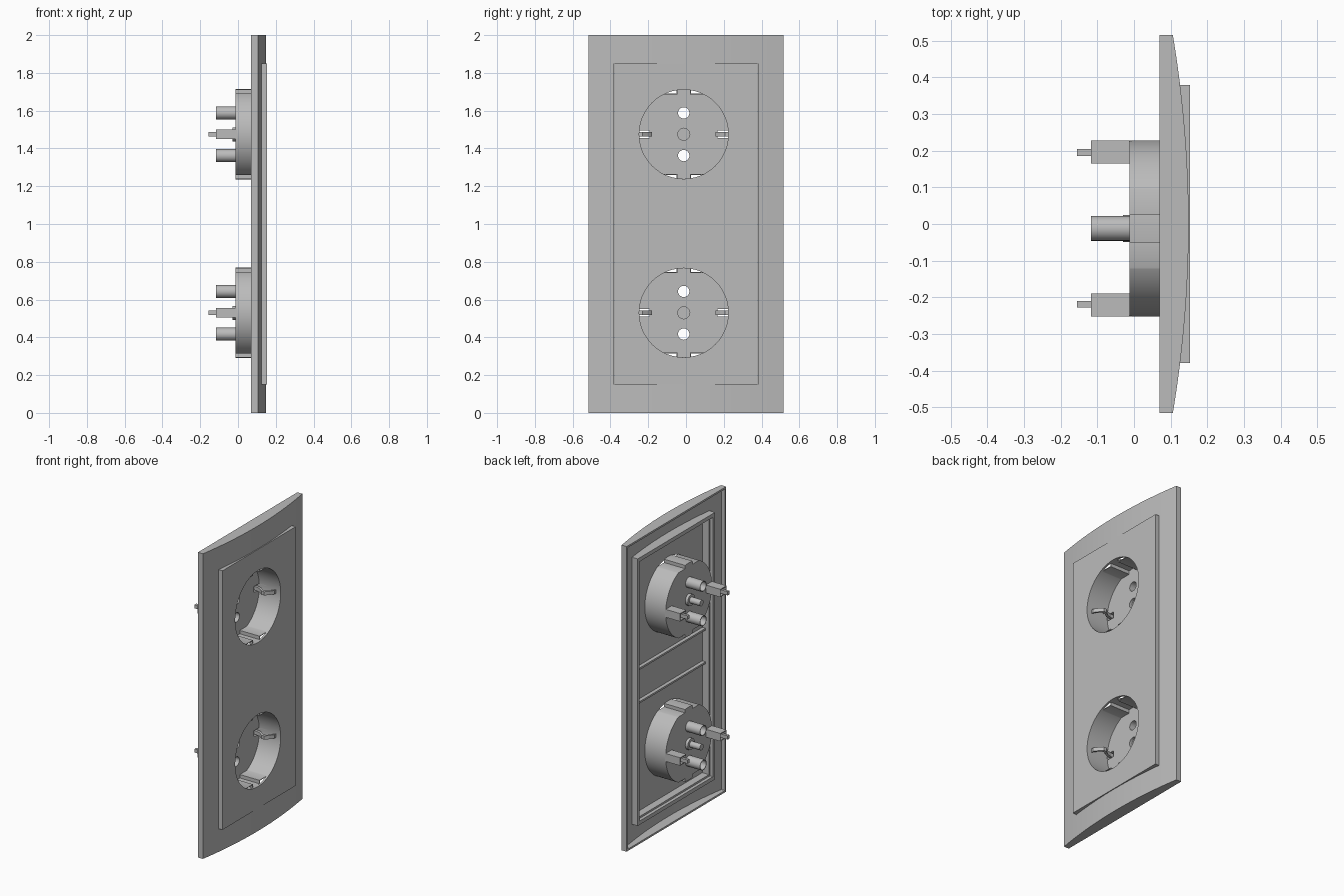
import bpy, bmesh, math
from mathutils import Vector

cube = bpy.data.objects.get("Cube")
if cube:
    bpy.data.objects.remove(cube, do_unlink=True)

grey = bpy.data.materials.new("plain grey")
grey.use_nodes = True
COLOUR = (0.5, 0.5, 0.5, 1)
grey.diffuse_color = COLOUR
grey.node_tree.nodes["Principled BSDF"].inputs["Base Color"].default_value = COLOUR

CY = -0.012            # socket centre line
SOCKETS = {"upper": 1.475, "lower": 0.53}
R = 0.24


def prism(name, outline, direction):
    """Closed solid made by sweeping an outline of 3D points along a vector."""
    bm = bmesh.new()
    face = bm.faces.new([bm.verts.new(p) for p in outline])
    swept = bmesh.ops.extrude_face_region(bm, geom=[face])["geom"]
    bmesh.ops.translate(bm, vec=Vector(direction),
                        verts=[v for v in swept if isinstance(v, bmesh.types.BMVert)])
    bmesh.ops.recalc_face_normals(bm, faces=bm.faces)
    mesh = bpy.data.meshes.new(name)
    bm.to_mesh(mesh)
    bm.free()
    mesh.materials.append(grey)
    ob = bpy.data.objects.new(name, mesh)
    bpy.context.collection.objects.link(ob)
    return ob


def box(name, x, y, z):
    outline = [(x[0], y[i], z[j]) for i, j in ((0, 0), (1, 0), (1, 1), (0, 1))]
    return prism(name, outline, (x[1] - x[0], 0, 0))


def along_x(name, points, x0, x1):
    return prism(name, [(x0, y, z) for y, z in points], (x1 - x0, 0, 0))


def circle(r, cy, cz, n=48):
    turn = 2 * math.pi / n
    return [(cy + r * math.cos(i * turn), cz + r * math.sin(i * turn)) for i in range(n)]


def combine(ob, others, operation):
    """Boolean the other solids into ob, then delete them."""
    for other in others:
        mod = ob.modifiers.new("boolean", "BOOLEAN")
        mod.operation, mod.object, mod.solver = operation, other, "EXACT"
        bpy.context.view_layer.update()
        graph = bpy.context.evaluated_depsgraph_get()
        mesh = bpy.data.meshes.new_from_object(ob.evaluated_get(graph))
        ob.modifiers.clear()
        ob.data = mesh
        bpy.data.objects.remove(other, do_unlink=True)
    return ob


def smooth(ob):
    bpy.ops.object.select_all(action="DESELECT")
    ob.select_set(True)
    bpy.context.view_layer.objects.active = ob
    bpy.ops.object.shade_smooth_by_angle(angle=math.radians(30))


def bowed(name, x_back, inset, z0, z1, n=24):
    """Slab whose front bows outward across its width."""
    half = 0.515 - inset
    ys = [half * (2 * i / n - 1) for i in range(n + 1)]
    outline = [(0.149 - inset - 0.043 * (y / 0.515) ** 2, y, z0) for y in ys]
    outline += [(x_back, half, z0), (x_back, -half, z0)]
    return prism(name, outline, (0, 0, z1 - z0))


# Outer frame: bowed shell, hollow at the back, with a rim round the opening
frame = bowed("outer_frame", 0.07, 0, 0, 2)
hollow = bowed("hollow", 0.05, 0.012, 0.012, 1.988)
core = box("core", (0, 0.2), (-0.4, 0.4), (0.125, 1.875))
combine(hollow, [core], "DIFFERENCE")
opening = box("opening", (0, 0.2), (-0.38, 0.38), (0.15, 1.85))
combine(frame, [hollow, opening], "DIFFERENCE")
smooth(frame)

# Centre plate: shallow tray with two round openings
plate = box("centre_plate", (0.09, 0.153), (-0.379, 0.379), (0.151, 1.849))
cuts = [box("tray", (0.05, 0.139), (-0.367, 0.367), (0.163, 1.837))]
cuts += [along_x("hole", circle(R - 0.004, CY, cz), 0.1, 0.2) for cz in SOCKETS.values()]
combine(plate, cuts, "DIFFERENCE")
smooth(plate)

# Cross ribs behind the plate
for side, z in (("lower", 0.89), ("upper", 1.11)):
    box(side + "_cross_rib", (0.115, 0.141), (-0.368, 0.368), (z - 0.006, z + 0.006))


def cup_outline(r, flat, slot, cz, n=96):
    """Circle flattened at top and bottom, with a full-depth key slot in each flat."""
    half = math.sqrt(r * r - flat * flat)
    edge = math.asin(flat / r)
    key = math.sqrt(r * r - slot * slot)
    right = [(r * math.cos(a), r * math.sin(a))
             for a in (edge * (2 * i / n - 1) for i in range(n // 2, n + 1))]
    top = [(slot, flat), (slot, key), (0, r)]
    quarter = right + top
    upper = quarter + [(-y, z) for y, z in reversed(quarter[1:-1])] + [(-r, 0)]
    lower = [(-y, -z) for y, z in upper[1:-1]]
    return [(CY + y, cz + z) for y, z in upper + lower]


def clip_path(cz, side):
    """Springy earth contact, ending in a terminal tab at the back."""
    path = [(-0.155, 0.207), (0, 0.207), (0.03, 0.2), (0.06, 0.178),
            (0.08, 0.178), (0.1, 0.2), (0.12, 0.228)]
    outer = [(x, d + 0.009) for x, d in path]
    inner = [(x, d - 0.009) for x, d in reversed(path)]
    return [(x, CY + side * d, cz - 0.012) for x, d in outer + inner]


for label, cz in SOCKETS.items():
    # Round cup with its floor
    cup = along_x(label + "_socket_cup", cup_outline(R, 0.215, 0.038, cz), -0.012, 0.14)
    inside = along_x("inside", cup_outline(R - 0.004, 0.211, 0.034, cz), -0.002, 0.2)
    cuts, adds = [inside], []

    # Hollow pin tubes
    for up in (-1, 1):
        z = cz + up * 0.113
        adds.append(along_x("tube", circle(0.034, CY, z, 24), -0.117, -0.006))
        cuts.append(along_x("bore", circle(0.03, CY, z, 24), -0.2, 0.05))

    # Screw boss in the middle, with a blind recess
    adds.append(along_x("boss", circle(0.037, CY, cz, 24), -0.03, -0.006))
    adds.append(along_x("post", circle(0.02, CY, cz, 16), -0.105, -0.02))
    cuts.append(along_x("recess", circle(0.032, CY, cz, 24), -0.02, 0.05))

    # Clip housings, open right through
    for side in (-1, 1):
        span = sorted((CY + side * 0.177, CY + side * 0.24))
        slot = sorted((CY + side * 0.18, CY + side * 0.2355))
        adds.append(box("housing", (-0.117, -0.006), span, (cz - 0.026, cz + 0.026)))
        cuts.append(box("slot", (-0.2, 0.05), slot, (cz - 0.02, cz + 0.02)))
    combine(cup, adds, "UNION")
    combine(cup, cuts, "DIFFERENCE")
    smooth(cup)

    # Earth clips
    for side, word in ((-1, "near"), (1, "far")):
        prism(f"{label}_{word}_earth_clip", clip_path(cz, side), (0, 0, 0.024))
